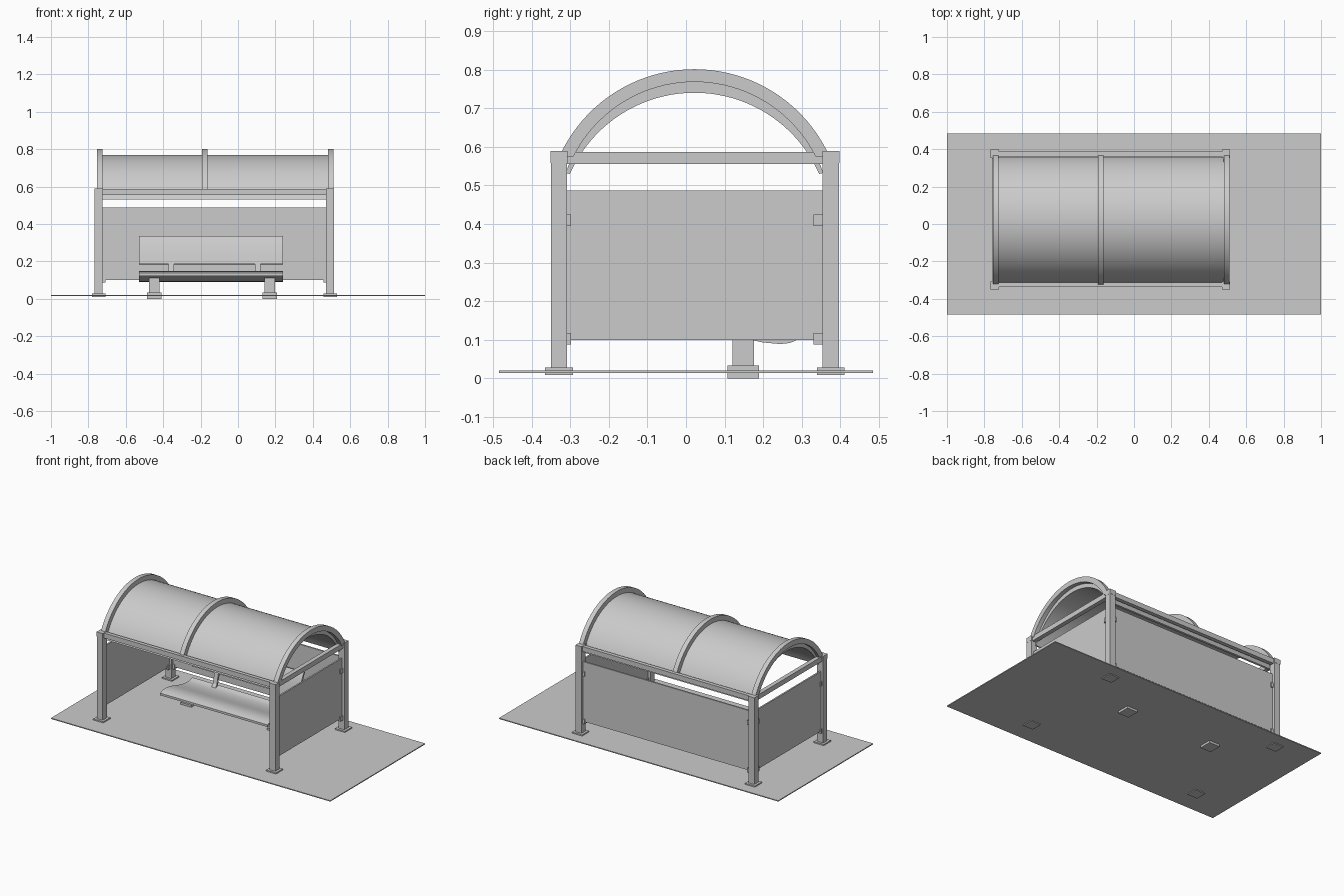
import bpy, bmesh, math

if "Cube" in bpy.data.objects:
    bpy.data.objects.remove(bpy.data.objects["Cube"])

XL, XR = -0.745, 0.492        # post centres
YF, YB = -0.329, 0.375
CY = 0.022                    # roof axis


def prism(name, pts, x0, x1, smooth=False):
    """Extrude a closed (y, z) profile along x."""
    bm = bmesh.new()
    a = [bm.verts.new((x0, y, z)) for y, z in pts]
    b = [bm.verts.new((x1, y, z)) for y, z in pts]
    n = len(pts)
    bm.faces.new(a)
    bm.faces.new(b[::-1])
    for i in range(n):
        j = (i + 1) % n
        bm.faces.new((a[i], b[i], b[j], a[j]))
    bmesh.ops.recalc_face_normals(bm, faces=bm.faces[:])
    me = bpy.data.meshes.new(name)
    bm.to_mesh(me)
    bm.free()
    ob = bpy.data.objects.new(name, me)
    bpy.context.collection.objects.link(ob)
    if smooth:
        bpy.ops.object.select_all(action='DESELECT')
        ob.select_set(True)
        bpy.context.view_layer.objects.active = ob
        bpy.ops.object.shade_smooth_by_angle(angle=math.radians(30))
    return ob


def box(name, x0, x1, y0, y1, z0, z1):
    return prism(name, [(y0, z0), (y1, z0), (y1, z1), (y0, z1)], x0, x1)


def arc(r, zc, zend, n=40):
    """Arc over the roof axis that stops at height zend on both sides."""
    s = math.asin((zend - zc) / r)
    ts = [s + (math.pi - 2 * s) * i / n for i in range(n + 1)]
    return [(CY + r * math.cos(t), zc + r * math.sin(t)) for t in ts]


def sheet(name, top, thick, x0, x1):
    """Curved sheet from an upper line of points, thickened downward."""
    return prism(name, top + [(y, z - thick) for y, z in top[::-1]], x0, x1, True)


# Ground slab
box("ground_slab", -1, 1, -0.485, 0.485, 0.014, 0.02)

# Posts with foot plates and caps
for sx, x in (("left", XL), ("right", XR)):
    for sy, y in (("front", YF), ("back", YB)):
        box(f"{sy}_{sx}_post", x - 0.021, x + 0.021, y - 0.021, y + 0.021, 0.01, 0.586)
        box(f"{sy}_{sx}_foot_plate", x - 0.036, x + 0.036, y - 0.036, y + 0.036, 0.009, 0.028)
        box(f"{sy}_{sx}_post_cap", x - 0.022, x + 0.022, y - 0.022, y + 0.022, 0.558, 0.589)

# Top rails
box("front_rail", XL, XR, -0.337, -0.313, 0.555, 0.587)
box("back_rail", XL, XR, 0.362, 0.387, 0.555, 0.587)
for s, x in (("left", XL), ("right", XR)):
    box(f"{s}_rail", x - 0.014, x + 0.014, YF, YB, 0.555, 0.587)

# Barrel roof and the three ribs over it
prism("roof_sheet", arc(0.353, 0.417, 0.532) + arc(0.353, 0.387, 0.53)[::-1],
      -0.735, 0.483, True)
for s, x in (("left", -0.74), ("middle", -0.177), ("right", 0.495)):
    prism(f"{s}_roof_rib", arc(0.384, 0.417, 0.575) + arc(0.351, 0.417, 0.575)[::-1],
          x - 0.015, x + 0.015, True)

# Wall panels
PZ = (0.10, 0.487)
box("back_panel", XL + 0.02, XR - 0.02, YB - 0.005, YB + 0.005, *PZ)
for s, x in (("left", XL), ("right", XR)):
    box(f"{s}_panel", x - 0.005, x + 0.005, YF + 0.02, YB - 0.02, *PZ)

# Panel clips at each post
for s, x, d in (("left", XL, 1), ("right", XR, -1)):
    for lvl, z in (("lower", 0.103), ("upper", 0.41)):
        box(f"{s}_{lvl}_front_clip", x - 0.012, x + 0.012, -0.31, -0.298, z - 0.015, z + 0.015)
        box(f"{s}_{lvl}_rear_clip", x - 0.012, x + 0.012, 0.33, 0.356, z - 0.015, z + 0.015)
        xa, xb = sorted((x + d * 0.019, x + d * 0.036))
        box(f"{s}_{lvl}_back_clip", xa, xb, YB - 0.012, YB + 0.012, z - 0.015, z + 0.015)

# Bench seat: rolled front edge dipping toward the back
seat = [(-0.04, 0.137), (-0.015, 0.146), (0.02, 0.149), (0.06, 0.144), (0.10, 0.133),
        (0.15, 0.118), (0.20, 0.107), (0.245, 0.103), (0.27, 0.106), (0.288, 0.114)]
sheet("bench_seat", seat, 0.014, -0.53, 0.24)

# Backrest: slightly curved, leaning back
rest = [(0.285, 0.187), (0.291, 0.22), (0.299, 0.255), (0.309, 0.29), (0.322, 0.32), (0.332, 0.335)]
prism("bench_backrest", rest + [(y + 0.013, z - 0.003) for y, z in rest[::-1]], -0.53, 0.24, True)

# Backrest brackets, legs and leg feet
for s, xb, xl in (("left", -0.357, -0.448), ("right", 0.105, 0.17)):
    prism(f"{s}_backrest_bracket",
          [(0.255, 0.098), (0.28, 0.098), (0.305, 0.19), (0.328, 0.29),
           (0.312, 0.29), (0.29, 0.20), (0.275, 0.125)], xb - 0.014, xb + 0.014)
    box(f"{s}_bench_leg", xl - 0.027, xl + 0.027, 0.12, 0.176, 0.005, 0.112)
    box(f"{s}_bench_foot", xl - 0.038, xl + 0.038, 0.108, 0.189, 0.0, 0.033)
